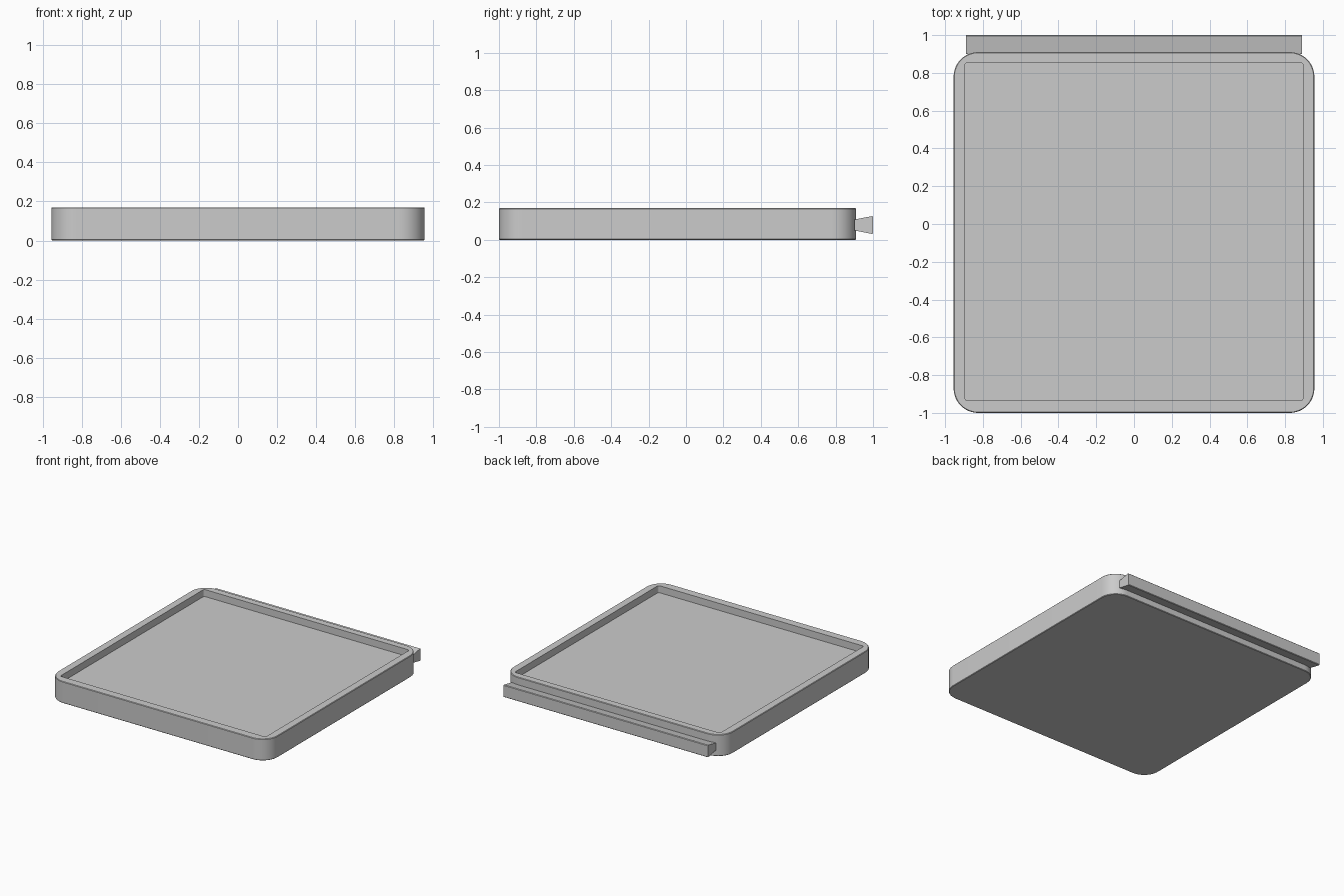
import bpy, bmesh, math

cube = bpy.data.objects.get("Cube")
if cube:
    bpy.data.objects.remove(cube, do_unlink=True)

grey = bpy.data.materials.new("light grey")
grey.use_nodes = True
colour = (0.6, 0.6, 0.6, 1)
grey.diffuse_color = colour
grey.node_tree.nodes["Principled BSDF"].inputs["Base Color"].default_value = colour


def rounded_ring(bm, x, front, back, radius, z, inset=0, steps=12):
    """Closed loop of vertices along a rounded rectangle."""
    cx, cy = x - radius, (back - front) / 2 - radius
    mid, r = (front + back) / 2, radius - inset
    ring = []
    for corner, (sx, sy) in enumerate([(1, 1), (-1, 1), (-1, -1), (1, -1)]):
        for i in range(steps + 1):
            a = (corner + i / steps) * math.pi / 2
            ring.append(bm.verts.new((sx * cx + r * math.cos(a),
                                      mid + sy * cy + r * math.sin(a), z)))
    return ring


def bridge(bm, lower, upper):
    n = len(lower)
    for i in range(n):
        j = (i + 1) % n
        bm.faces.new((lower[i], lower[j], upper[j], upper[i]))


def finish(bm, name):
    bmesh.ops.recalc_face_normals(bm, faces=bm.faces)
    mesh = bpy.data.meshes.new(name)
    bm.to_mesh(mesh)
    bm.free()
    mesh.materials.append(grey)
    obj = bpy.data.objects.new(name, mesh)
    bpy.context.collection.objects.link(obj)
    bpy.ops.object.select_all(action='DESELECT')
    obj.select_set(True)
    bpy.context.view_layer.objects.active = obj
    bpy.ops.object.shade_smooth_by_angle(angle=math.radians(30))
    return obj


# Tray: rounded outer wall, chamfered rim, shallow recess
bm = bmesh.new()
outer = (0.955, -1, 0.91, 0.13)
inner = (0.895, -0.935, 0.855, 0.015)
rings = [rounded_ring(bm, *outer, 0, 0.004),
         rounded_ring(bm, *outer, 0.004),
         rounded_ring(bm, *outer, 0.166),
         rounded_ring(bm, *outer, 0.17, 0.004),
         rounded_ring(bm, *inner, 0.17),
         rounded_ring(bm, *inner, 0.115)]
for lower, upper in zip(rings, rings[1:]):
    bridge(bm, lower, upper)
bm.faces.new(rings[0])
bm.faces.new(rings[-1])
finish(bm, "tray")

# Dovetail rail: flared profile extruded along the back wall
bm = bmesh.new()
profile = [(0.9, 0.05), (0.91, 0.048), (0.996, 0.031), (1, 0.035),
           (1, 0.123), (0.996, 0.127), (0.91, 0.11), (0.9, 0.108)]
end = bm.faces.new([bm.verts.new((-0.89, y, z)) for y, z in profile])
side = bmesh.ops.extrude_face_region(bm, geom=[end])["geom"]
bmesh.ops.translate(bm, vec=(1.78, 0, 0),
                    verts=[v for v in side if isinstance(v, bmesh.types.BMVert)])
finish(bm, "dovetail_rail")
